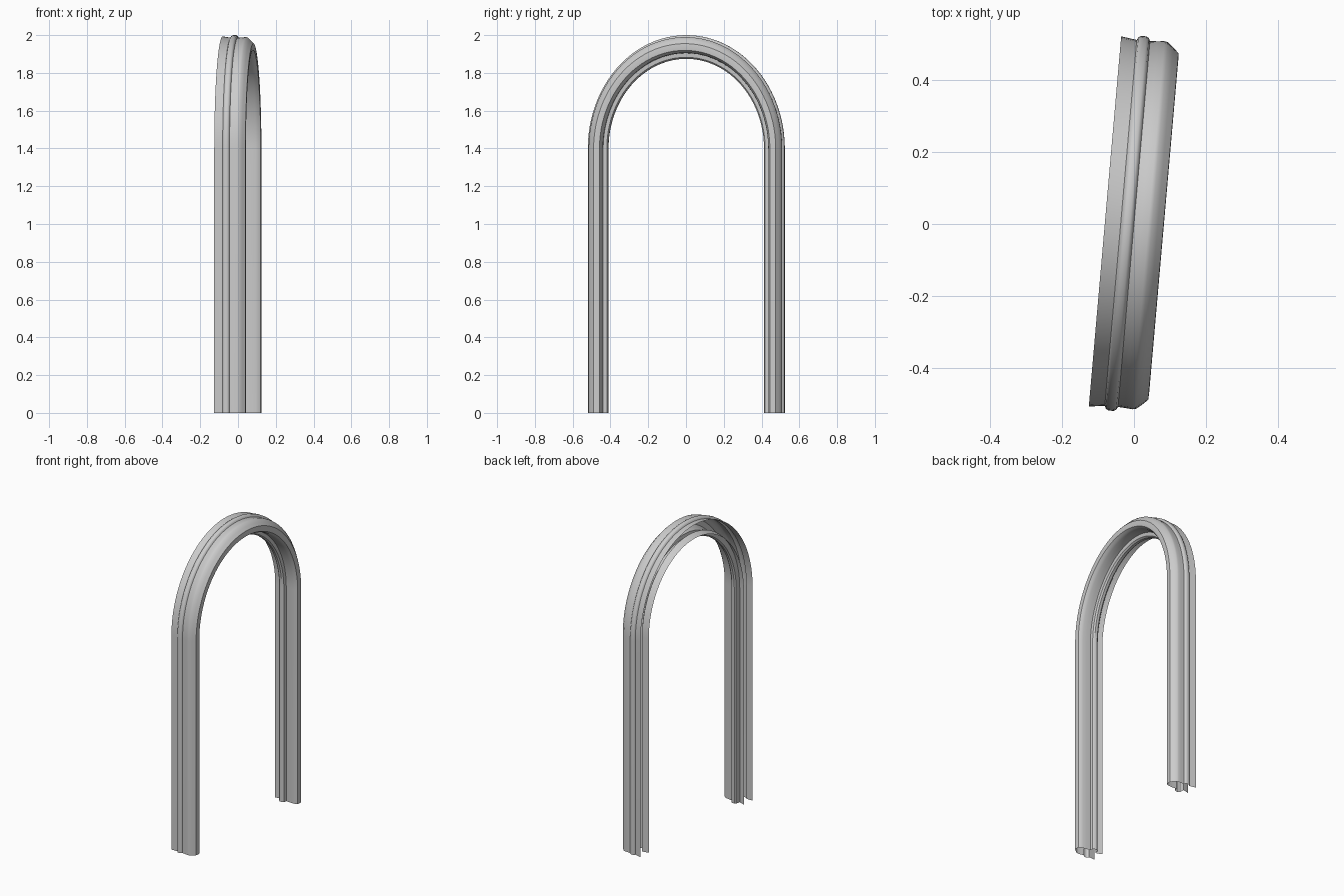
import bpy, bmesh, math

if "Cube" in bpy.data.objects:
    bpy.data.objects.remove(bpy.data.objects["Cube"])

# Moulding cross-section, open at the back: (depth, distance from arch axis)
PROFILE = [
    (-0.081, 0.517), (-0.060, 0.514), (-0.037, 0.511),                     # outer back band
    (-0.033, 0.519), (-0.026, 0.523), (-0.011, 0.523), (-0.004, 0.519),    # outer bead
    (0.000, 0.511), (0.020, 0.512), (0.040, 0.514), (0.050, 0.512),        # outer front band
    (0.066, 0.499), (0.082, 0.484), (0.083, 0.468), (0.081, 0.453),        # nose
    (0.068, 0.445), (0.055, 0.442), (0.030, 0.440), (0.004, 0.440),        # inner front band
    (0.001, 0.421), (-0.009, 0.414), (-0.026, 0.414), (-0.035, 0.421),     # inner bead
    (-0.038, 0.450), (-0.060, 0.445), (-0.080, 0.438),                     # inner back band
]
SPRING_Z = 1.398      # height where the legs turn into the arch
RISE = (2.0 - SPRING_Z) / 0.523
STEPS = 48

# Stations along the sweep: foot, half ellipse, foot
stations = [(0.0, None)]
stations += [(math.pi * i / STEPS, SPRING_Z) for i in range(STEPS + 1)]
stations += [(math.pi, None)]

bm = bmesh.new()
rows = []
for angle, base in stations:
    row = []
    for depth, r in PROFILE:
        z = 0.0 if base is None else base + r * RISE * math.sin(angle)
        row.append(bm.verts.new((depth, r * math.cos(angle), z)))
    rows.append(row)
for a, b in zip(rows, rows[1:]):
    for i in range(len(PROFILE) - 1):
        bm.faces.new((a[i], a[i + 1], b[i + 1], b[i]))

# Make the outer surface face away from the opening
bm.normal_update()
bm.faces.ensure_lookup_table()
if bm.faces[0].normal.y < 0:
    bmesh.ops.reverse_faces(bm, faces=bm.faces)

# Arch trim, turned slightly about the vertical
mesh = bpy.data.meshes.new("arch_trim")
bm.to_mesh(mesh)
bm.free()
arch = bpy.data.objects.new("arch_trim", mesh)
bpy.context.collection.objects.link(arch)
arch.rotation_euler.z = math.radians(-5)

bpy.context.view_layer.objects.active = arch
arch.select_set(True)
bpy.ops.object.shade_smooth_by_angle(angle=math.radians(35))
